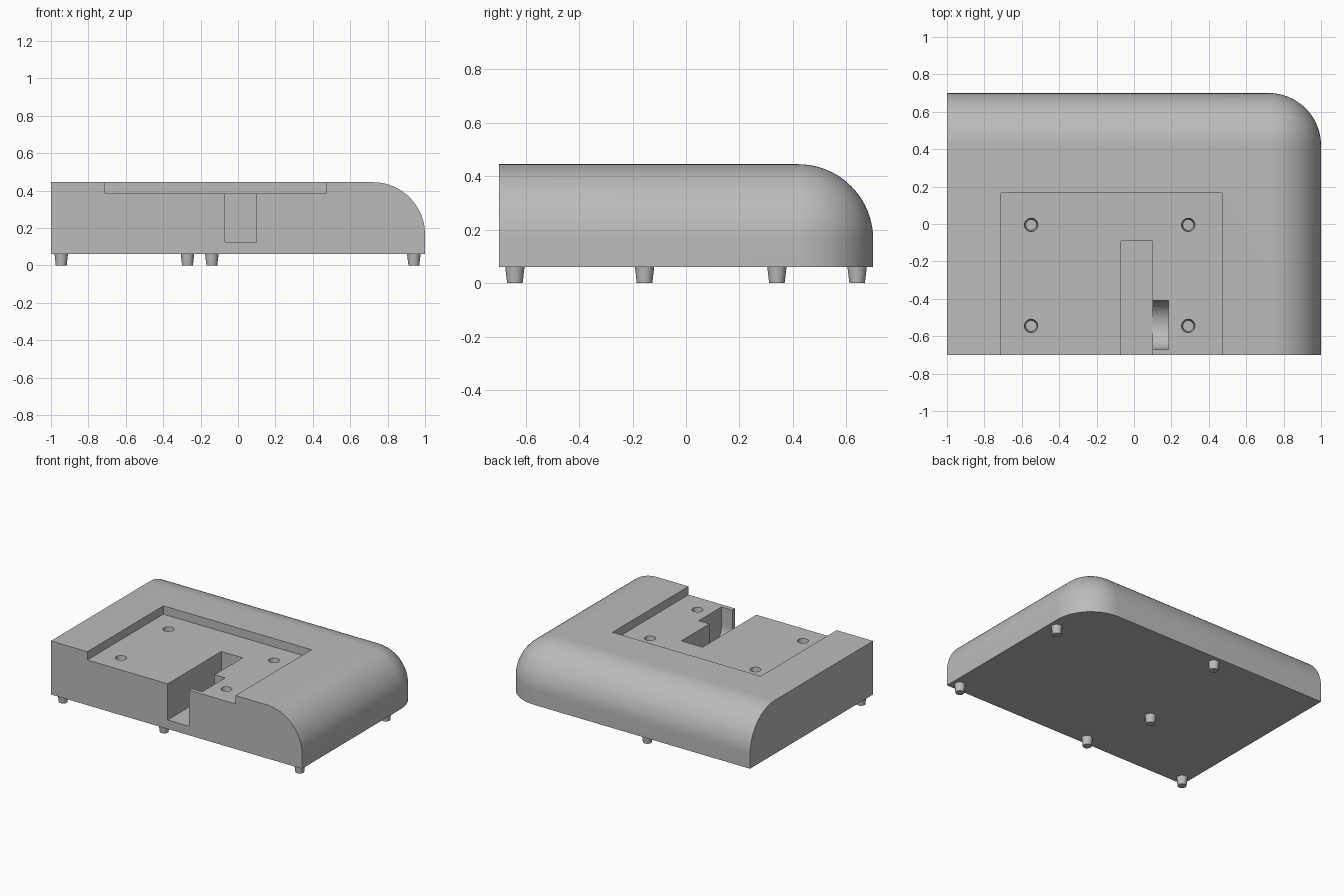
import bpy, bmesh, math
from mathutils import Vector, Matrix

cube = bpy.data.objects.get("Cube")
if cube:
    bpy.data.objects.remove(cube, do_unlink=True)

grey = bpy.data.materials.new("plain grey")
grey.use_nodes = True
grey.diffuse_color = (0.5, 0.5, 0.5, 1)
grey.node_tree.nodes["Principled BSDF"].inputs["Base Color"].default_value = (0.5, 0.5, 0.5, 1)


def make_object(name, bm):
    bmesh.ops.recalc_face_normals(bm, faces=bm.faces)
    mesh = bpy.data.meshes.new(name)
    bm.to_mesh(mesh)
    bm.free()
    obj = bpy.data.objects.new(name, mesh)
    obj.data.materials.append(grey)
    bpy.context.collection.objects.link(obj)
    return obj


def box_mesh(low, high):
    low, high = Vector(low), Vector(high)
    bm = bmesh.new()
    size = Matrix.Diagonal((high - low).to_4d())
    bmesh.ops.create_cube(bm, size=1, matrix=Matrix.Translation((low + high) / 2) @ size)
    return bm


def taper(name, x, y, z_low, z_high, r_low, r_high):
    bm = bmesh.new()
    bmesh.ops.create_cone(bm, cap_ends=True, segments=32, radius1=r_low, radius2=r_high,
                          depth=z_high - z_low,
                          matrix=Matrix.Translation((x, y, (z_low + z_high) / 2)))
    return make_object(name, bm)


def smooth(obj):
    bpy.ops.object.select_all(action="DESELECT")
    obj.select_set(True)
    bpy.context.view_layer.objects.active = obj
    bpy.ops.object.shade_smooth_by_angle(angle=math.radians(30))


BOTTOM, TOP, FLOOR, SLOT_FLOOR = 0.06, 0.445, 0.385, 0.125
FOOT_WIDE, FOOT_NARROW = 0.036, 0.029

# Body: block with the back-left corner and its three edges fully rounded
bm = box_mesh((-1, -0.7, BOTTOM), (1, 0.7, TOP))
corner = max(bm.verts, key=lambda v: v.co.x + v.co.y + v.co.z)
bmesh.ops.bevel(bm, geom=list(corner.link_edges), offset=0.28, segments=20,
                profile=0.5, affect="EDGES")
body = make_object("body", bm)

# Shallow tray and deep slot, both open at the front
cutters = [
    make_object("tray_cutter", box_mesh((-0.71, -0.9, FLOOR), (0.47, 0.165, 0.6))),
    make_object("slot_cutter", box_mesh((-0.07, -0.9, SLOT_FLOOR), (0.10, -0.09, 0.6))),
]

# Round-bottomed finger notch beside the slot
radius, y_mid = 0.13, -0.54
z_mid = SLOT_FLOOR + radius + 0.001
bm = bmesh.new()
arc = [(y_mid + radius * math.cos(a), z_mid + radius * math.sin(a))
       for a in (math.pi * (1 + i / 32) for i in range(33))]
outline = [(y_mid - radius, 0.6)] + arc + [(y_mid + radius, 0.6)]
face = bm.faces.new([bm.verts.new((0.02, y, z)) for y, z in outline])
side = bmesh.ops.extrude_face_region(bm, geom=[face])
bmesh.ops.translate(bm, vec=(0.165, 0, 0),
                    verts=[v for v in side["geom"] if isinstance(v, bmesh.types.BMVert)])
cutters.append(make_object("notch_cutter", bm))

# Tapered sockets in the tray floor
depth, lift = 0.06, 0.02
slope = (FOOT_WIDE - FOOT_NARROW) / depth
for x in (-0.55, 0.29):
    for y in (-0.545, -0.005):
        cutters.append(taper("socket_cutter", x, y, FLOOR - depth, FLOOR + lift,
                             FOOT_NARROW, FOOT_WIDE + slope * lift))

bpy.context.view_layer.objects.active = body
for cutter in cutters:
    cutter.hide_render = True
    mod = body.modifiers.new("cut", "BOOLEAN")
    mod.operation, mod.solver, mod.object = "DIFFERENCE", "EXACT", cutter
    bpy.ops.object.modifier_apply(modifier=mod.name)
for cutter in cutters:
    bpy.data.objects.remove(cutter, do_unlink=True)
smooth(body)

# Tapered feet
for x, y in ((-0.945, -0.64), (-0.14, -0.64), (0.94, -0.64),
             (-0.27, -0.155), (0.94, 0.34), (-0.14, 0.64)):
    smooth(taper("foot", x, y, 0, BOTTOM, FOOT_NARROW, FOOT_WIDE))
